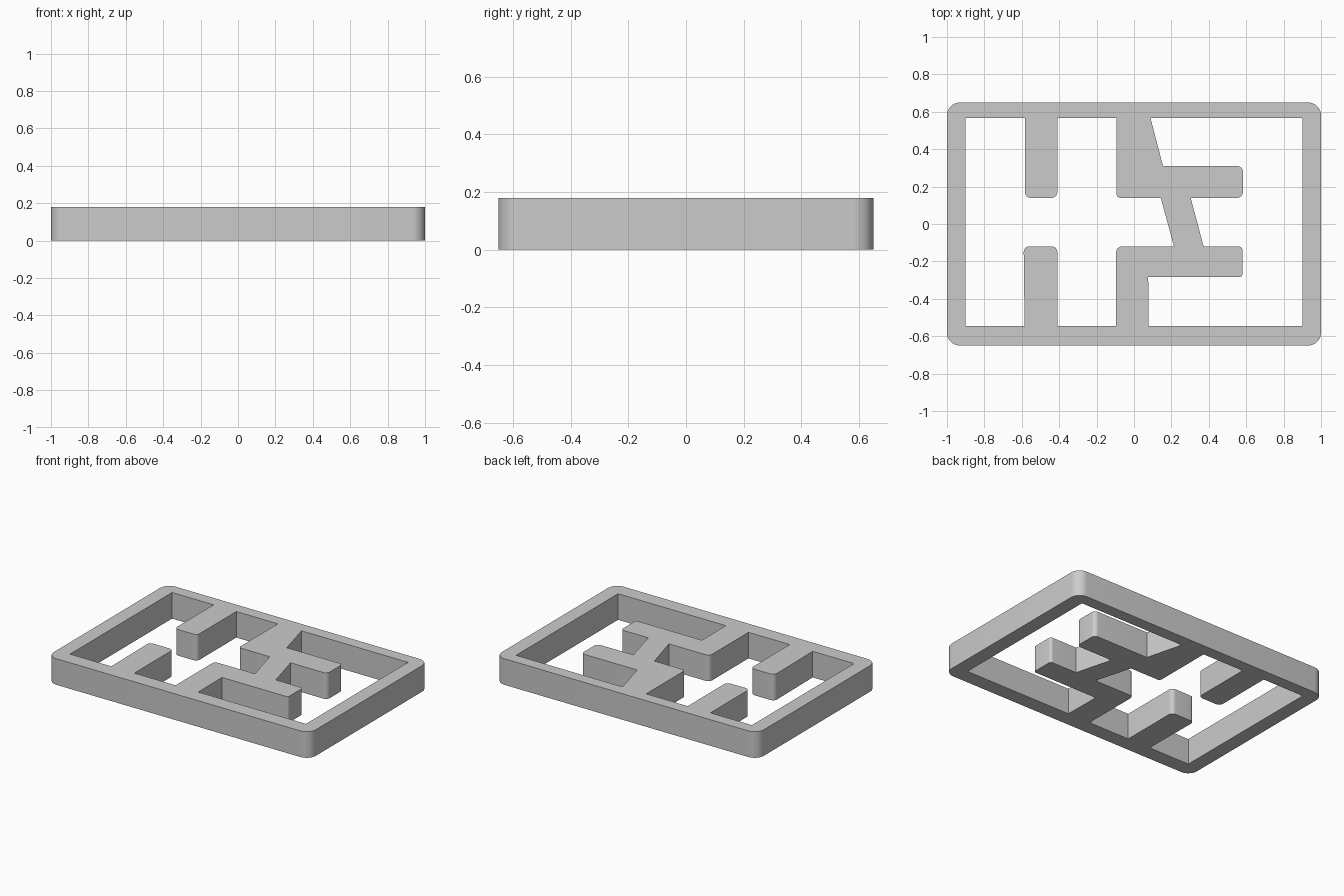
import bpy
import math
from mathutils import Vector

cube = bpy.data.objects.get("Cube")
if cube:
    bpy.data.objects.remove(cube, do_unlink=True)

HEIGHT = 0.18

grey = bpy.data.materials.new("plain grey")
grey.use_nodes = True
grey.diffuse_color = (0.6, 0.6, 0.6, 1)
grey.node_tree.nodes["Principled BSDF"].inputs["Base Color"].default_value = grey.diffuse_color


def rounded(corners, steps=8):
    """Outline from (x, y) or (x, y, radius) corners, with right-angle fillets."""
    points = []
    for i, corner in enumerate(corners):
        p = Vector(corner[:2])
        if len(corner) == 2:
            points.append(p)
            continue
        r = corner[2]
        a = (Vector(corners[i - 1][:2]) - p).normalized() * r
        b = (Vector(corners[(i + 1) % len(corners)][:2]) - p).normalized() * r
        for k in range(steps + 1):
            t = math.pi / 2 * k / steps
            points.append(p + a * (1 - math.sin(t)) + b * (1 - math.cos(t)))
    return points


def extruded_plate(name, outlines, height):
    """Solid plate; the first outline is the rim, the others are openings."""
    curve = bpy.data.curves.new(name, "CURVE")
    curve.dimensions = "2D"
    curve.fill_mode = "BOTH"
    curve.extrude = height / 2
    curve.materials.append(grey)
    for outline in outlines:
        spline = curve.splines.new("POLY")
        spline.points.add(len(outline) - 1)
        for point, co in zip(spline.points, outline):
            point.co = (co.x, co.y, 0, 1)
        spline.use_cyclic_u = True
    obj = bpy.data.objects.new(name, curve)
    bpy.context.collection.objects.link(obj)
    obj.location.z = height / 2
    bpy.ops.object.select_all(action="DESELECT")
    obj.select_set(True)
    bpy.context.view_layer.objects.active = obj
    bpy.ops.object.convert(target="MESH")
    bpy.ops.object.shade_smooth_by_angle(angle=math.radians(30))
    return obj


# Outer rim with rounded corners
R = 0.07
rim = [(-1, -0.65, R), (1, -0.65, R), (1, 0.65, R), (-1, 0.65, R)]

# Inner edges of the frame
X, FRONT, BACK = 0.9, -0.545, 0.567
# Tips of the walls on either side of the middle gap
LOW, HIGH = -0.12, 0.14
r = 0.03

# Left opening, running around the two stubs and the left side of the spine
left_opening = [
    (-X, FRONT), (-0.585, FRONT), (-0.59, LOW, r), (-0.41, LOW, r), (-0.41, FRONT),
    (-0.095, FRONT), (-0.095, LOW, r), (0.214, LOW), (0.143, HIGH),
    (-0.093, HIGH, 0.02), (-0.093, BACK), (-0.41, BACK), (-0.41, HIGH, r),
    (-0.583, HIGH, r), (-0.583, BACK), (-X, BACK),
]

# Right opening, running around the two arms and the slanted link
right_opening = [
    (0.078, FRONT), (X, FRONT), (X, BACK), (0.088, BACK), (0.155, 0.31),
    (0.582, 0.31, r), (0.582, HIGH, r), (0.303, HIGH), (0.372, LOW),
    (0.58, LOW, 0.02), (0.58, -0.283, 0.015), (0.076, -0.283),
]

extruded_plate("frame_with_walls", [rounded(o) for o in (rim, left_opening, right_opening)], HEIGHT)
